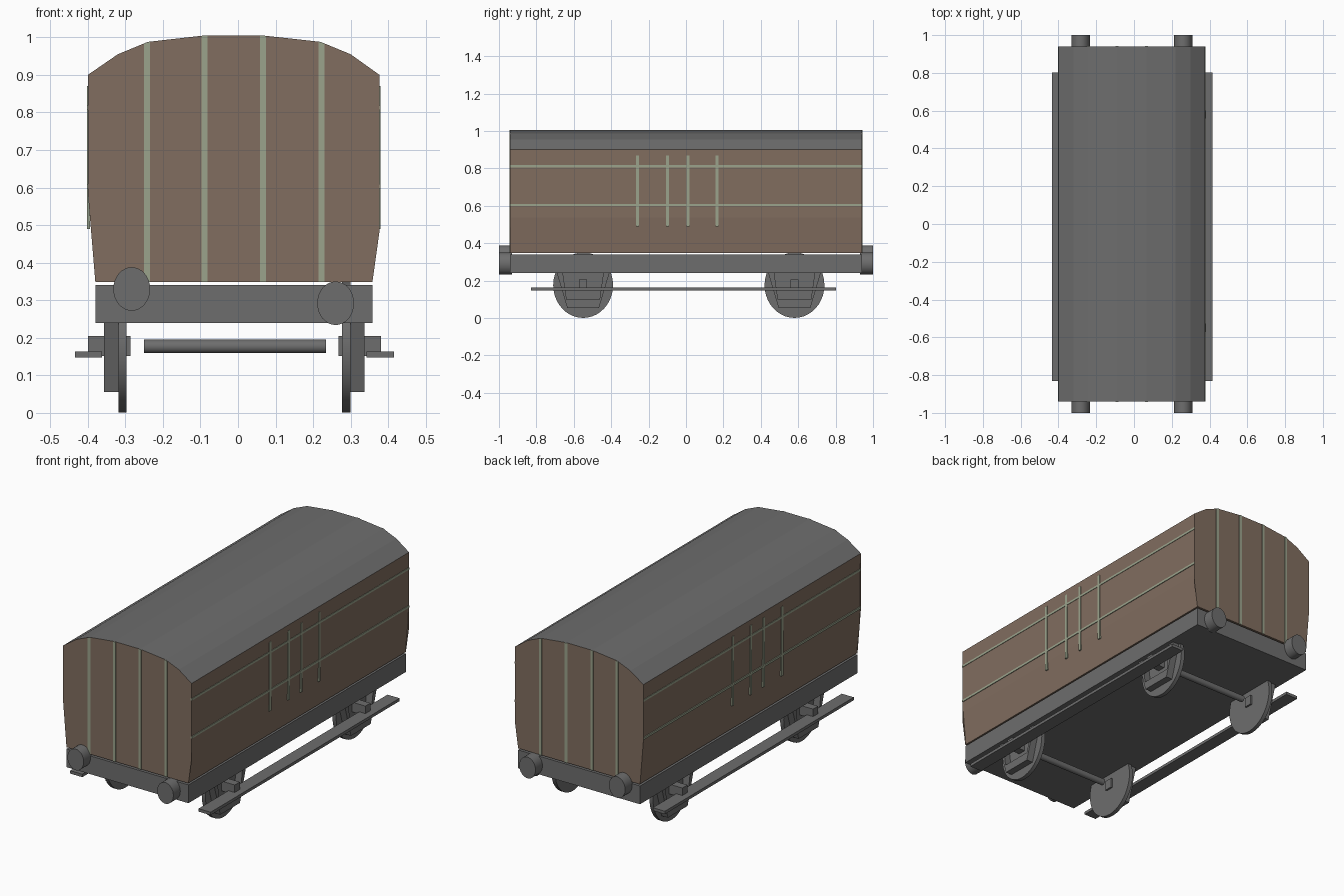
import bpy, bmesh, math
from mathutils import Vector

cube = bpy.data.objects.get("Cube")
if cube:
    bpy.data.objects.remove(cube, do_unlink=True)


def material(name, rgb):
    m = bpy.data.materials.new(name)
    m.use_nodes = True
    m.diffuse_color = (*rgb, 1)
    m.node_tree.nodes["Principled BSDF"].inputs["Base Color"].default_value = (*rgb, 1)
    return m


GREY = material("dark grey", (0.155, 0.155, 0.155))
BROWN = material("wood brown", (0.22, 0.155, 0.115))
PALE = material("pale green trim", (0.33, 0.37, 0.265))


def finish(name, bm, *mats):
    bmesh.ops.recalc_face_normals(bm, faces=bm.faces)
    mesh = bpy.data.meshes.new(name)
    bm.to_mesh(mesh)
    bm.free()
    for m in mats:
        mesh.materials.append(m)
    ob = bpy.data.objects.new(name, mesh)
    bpy.context.collection.objects.link(ob)
    return ob


def box(name, x, y, z, mat):
    """Block spanning the given (low, high) ranges."""
    bm = bmesh.new()
    bmesh.ops.create_cube(bm, size=1)
    for v in bm.verts:
        v.co = [lo + (c + 0.5) * (hi - lo) for c, (lo, hi) in zip(v.co, (x, y, z))]
    return finish(name, bm, mat)


def prism(name, profile, axis, lo, hi, *mats):
    """Extrude an outline along x (outline in y, z) or y (outline in x, z)."""
    bm = bmesh.new()
    place = (lambda a, b: (lo, a, b)) if axis == "x" else (lambda a, b: (a, lo, b))
    face = bm.faces.new([bm.verts.new(place(a, b)) for a, b in profile])
    out = bmesh.ops.extrude_face_region(bm, geom=[face])
    shift = Vector((hi - lo, 0, 0) if axis == "x" else (0, hi - lo, 0))
    bmesh.ops.translate(bm, vec=shift, verts=[v for v in out["geom"] if isinstance(v, bmesh.types.BMVert)])
    return finish(name, bm, *mats)


def disc(name, axis, lo, hi, centre, r_side, r_up, mat, n=32):
    """Slightly oval cylinder along x or y."""
    pts = [(centre[0] + r_side * math.cos(math.tau * i / n),
            centre[1] + r_up * math.sin(math.tau * i / n)) for i in range(n)]
    ob = prism(name, pts, axis, lo, hi, mat)
    bpy.ops.object.select_all(action="DESELECT")
    bpy.context.view_layer.objects.active = ob
    ob.select_set(True)
    bpy.ops.object.shade_smooth_by_angle(angle=math.radians(35))
    return ob


# Van body: brown walls with a grey arched roof
arch = [(-0.4, 0.9), (-0.32, 0.955), (-0.24, 0.988), (-0.09, 1.005),
        (0.066, 1.005), (0.22, 0.988), (0.3, 0.955), (0.377, 0.9)]
FLOOR = 0.349
body = prism("body", [(-0.378, FLOOR), (-0.396, 0.537)] + arch + [(0.375, 0.537), (0.357, FLOOR)],
             "y", -0.936, 0.936, BROWN, GREY)
for p in body.data.polygons:
    if p.normal.z > 0.2:
        p.material_index = 1

# End walls and their vertical trim
end_outline = [(-0.38, FLOOR), (-0.4, 0.59)] + arch + [(0.377, 0.485), (0.358, FLOOR)]


def roof_height(x):
    for (x0, z0), (x1, z1) in zip(arch, arch[1:]):
        if x0 <= x <= x1:
            return z0 + (z1 - z0) * (x - x0) / (x1 - x0)


for side, label in ((-1, "front"), (1, "back")):
    end = prism(label + "_wall", end_outline, "y", side * 0.936, side * 0.94, BROWN, GREY)
    for p in end.data.polygons:
        if p.normal.z > 0.2:
            p.material_index = 1
    for x in (-0.242, -0.089, 0.066, 0.222):
        a, b = x - 0.008, x + 0.008
        prism(label + "_trim", [(a, FLOOR), (a, roof_height(a)), (b, roof_height(b)), (b, FLOOR)],
              "y", side * 0.94, side * 0.943, PALE)

# Side rails and door posts
for side, label, wall in ((-1, "right", -0.398), (1, "left", 0.375)):
    span = sorted((wall - side * 0.004, wall + side * 0.004))
    for z in (0.812, 0.604):
        box(label + "_rail", span, (-0.94, 0.94), (z - 0.006, z + 0.006), PALE)
    for y in (-0.26, -0.1, 0.01, 0.166):
        box(label + "_door_post", span, (y - 0.008, y + 0.008), (0.49, 0.87), PALE)

# Underframe
box("chassis", (-0.38, 0.358), (-0.94, 0.94), (0.24, 0.34), GREY)

# Buffers
for side, label in ((-1, "front"), (1, "back")):
    for x, z in ((-0.283, 0.33), (0.26, 0.292)):
        disc(label + "_buffer", "y", side * 0.93, side, (x, z), 0.049, 0.058, GREY)

# Running gear, mirrored about the chassis centre line
MID = -0.0095


def across(side, inner, outer):
    return sorted((MID + side * inner, MID + side * outer))


for y in (-0.55, 0.58):
    disc("axle", "x", -0.25, 0.235, (y, 0.177), 0.017, 0.018, GREY, 16)
    for side in (-1, 1):
        disc("wheel", "x", *across(side, 0.287, 0.309), (y, 0.176), 0.16, 0.175, GREY, 40)
        # Hanger frame: open-topped band around the axle box
        band = [(-0.14, 0.24), (-0.085, 0.055), (0.085, 0.055), (0.14, 0.24),
                (0.108, 0.24), (0.088, 0.1), (-0.088, 0.1), (-0.108, 0.24)]
        prism("hanger", [(y + a, b) for a, b in band], "x", *across(side, 0.309, 0.347), GREY)
        box("axle_box", across(side, 0.277, 0.39), (y - 0.022, y + 0.022), (0.152, 0.205), GREY)

for side in (-1, 1):
    box("footboard", across(side, 0.352, 0.425), (-0.83, 0.803), (0.148, 0.164), GREY)
